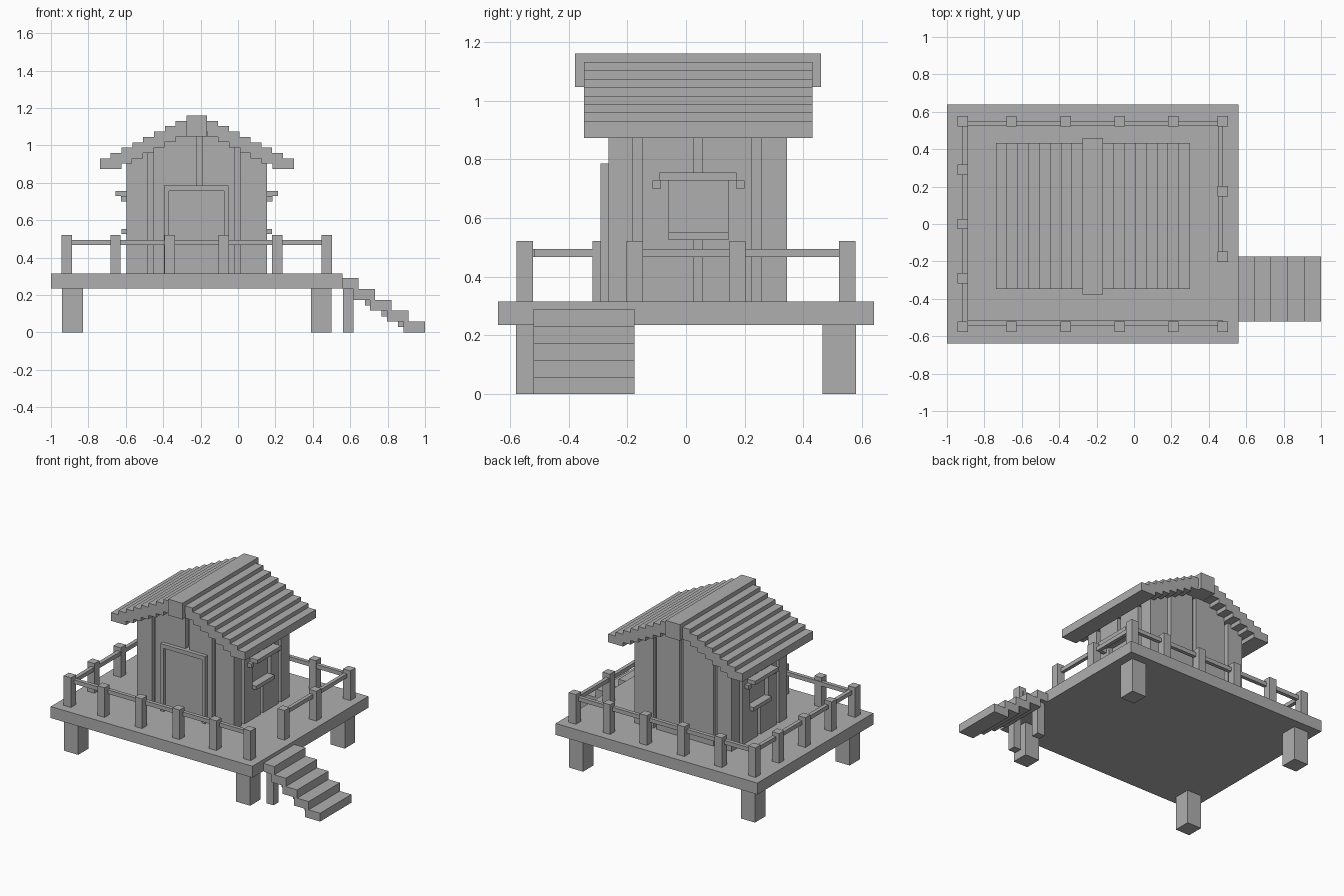
import bpy
import bmesh
from mathutils import Matrix, Vector

if "Cube" in bpy.data.objects:
    bpy.data.objects.remove(bpy.data.objects["Cube"], do_unlink=True)

grey = bpy.data.materials.new("plain_grey")
grey.use_nodes = True
grey.diffuse_color = (0.43, 0.43, 0.43, 1)
grey.node_tree.nodes["Principled BSDF"].inputs["Base Color"].default_value = grey.diffuse_color


def finish(name, bm):
    """Turn a bmesh into a named, coloured object."""
    bmesh.ops.recalc_face_normals(bm, faces=bm.faces)
    mesh = bpy.data.meshes.new(name)
    bm.to_mesh(mesh)
    bm.free()
    mesh.materials.append(grey)
    obj = bpy.data.objects.new(name, mesh)
    bpy.context.collection.objects.link(obj)
    return obj


def boxes(name, spans):
    """One object from boxes given as (x0, x1, y0, y1, z0, z1)."""
    bm = bmesh.new()
    for x0, x1, y0, y1, z0, z1 in spans:
        centre = Vector((x0 + x1, y0 + y1, z0 + z1)) / 2
        size = Matrix.Diagonal((x1 - x0, y1 - y0, z1 - z0, 1))
        bmesh.ops.create_cube(bm, size=1, matrix=Matrix.Translation(centre) @ size)
    return finish(name, bm)


DECK = 0.315
MID = -0.22                      # house centre line in x
HALF = 0.375                     # half width of the house
FRONT, BACK = -0.265, 0.345      # house depth
LEFT, RIGHT = MID + HALF, MID - HALF
GROOVE = 0.03

# Deck and its four legs
boxes("deck", [(-1, 0.56, -0.64, 0.64, 0.235, DECK)])
boxes("deck_legs", [(x, x + 0.11, y, y + 0.115, 0, 0.235)
                    for x in (-0.94, 0.39) for y in (-0.58, 0.465)])

# Railing posts
spots = [(x, y) for x in (-0.915, -0.655, -0.365, -0.075, 0.21, 0.475) for y in (-0.55, 0.55)]
spots += [(-0.915, y) for y in (-0.29, 0, 0.29)] + [(0.475, y) for y in (-0.175, 0.175)]
P = 0.028
boxes("railing_posts", [(x - P, x + P, y - P, y + P, DECK, 0.522) for x, y in spots])

# Handrails, open beside the stairs
RAIL = (0.467, 0.495)
boxes("front_rail", [(-0.915, 0.475, -0.543, -0.517, *RAIL)])
boxes("back_rail", [(-0.915, 0.475, 0.525, 0.551, *RAIL)])
boxes("right_rail", [(-0.917, -0.89, -0.55, 0.55, *RAIL)])
boxes("left_rail", [(0.452, 0.477, -0.175, 0.55, *RAIL)])

# Stairs: treads, small blocks under them and two supports
treads, blocks = [], []
for i in range(5):
    end, top = 0.645 + 0.0885 * i, 0.29 - 0.058 * i
    start = end - (0.085 if i == 0 else 0.115)
    treads.append((start, end, -0.52, -0.175, top - 0.058, top))
    if 0 < i < 4:
        for y in (-0.49, -0.26):
            blocks.append((end - 0.055, end, y, y + 0.055, top - 0.088, top - 0.058))
boxes("stair_treads", treads)
boxes("stair_blocks", blocks)
boxes("stair_supports", [(0.562, 0.618, y, y + 0.055, 0, 0.235) for y in (-0.49, -0.26)])

# House body: gabled profile pushed from front to back
bm = bmesh.new()
profile = [(LEFT, DECK), (LEFT, 0.92), (MID, 1.1), (RIGHT, 0.92), (RIGHT, DECK)]
face = bm.faces.new([bm.verts.new((x, FRONT, z)) for x, z in profile])
moved = bmesh.ops.extrude_face_region(bm, geom=[face])["geom"]
bmesh.ops.translate(bm, vec=(0, BACK - FRONT, 0),
                    verts=[v for v in moved if isinstance(v, bmesh.types.BMVert)])
walls = finish("house_walls", bm)

# Grooves between the wall boards, plus recesses for door and windows
cuts = []
LOW, HIGH = 0.25, 1.3
for x0, x1 in ((-0.48, -0.453), (-0.22, -0.19), (-0.015, 0.01)):
    start = 0.785 if x0 == -0.22 else LOW
    cuts.append((x0, x1, FRONT - 0.1, FRONT + GROOVE, start, HIGH))
    cuts.append((x0, x1, BACK - GROOVE, BACK + 0.1, LOW, HIGH))
sides = ((LEFT - GROOVE, LEFT + 0.1), (RIGHT - 0.1, RIGHT + GROOVE))
for side in sides:
    for y0 in (-0.18, 0.225):
        cuts.append((*side, y0, y0 + 0.03, LOW, HIGH))
    cuts.append((*side, 0.025, 0.055, LOW, 0.525))
    cuts.append((*side, 0.025, 0.055, 0.755, HIGH))
    cuts.append((*side, -0.06, 0.145, 0.55, 0.73))
cutter = boxes("wall_cutter", cuts)
cutter.hide_render = True
mod = walls.modifiers.new("board_grooves", "BOOLEAN")
mod.operation = "DIFFERENCE"
mod.solver = "EXACT"
mod.object = cutter
bpy.context.view_layer.objects.active = walls
bpy.ops.object.modifier_apply(modifier=mod.name)
bpy.data.objects.remove(cutter, do_unlink=True)

# Door and frame
boxes("door", [(-0.37, -0.075, FRONT - 0.005, FRONT + 0.02, DECK, 0.757)])
boxes("door_frame", [(-0.395, -0.37, -0.292, FRONT, DECK, 0.757),
                     (-0.075, -0.05, -0.292, FRONT, DECK, 0.757),
                     (-0.395, -0.05, -0.292, FRONT, 0.757, 0.785)])

# Window awnings, brackets and sills on both sides
for name, wall, out in (("left", LEFT, 1), ("right", RIGHT, -1)):
    def reach(depth):
        return sorted((wall - out * 0.01, wall + out * depth))
    boxes(name + "_window_awning", [(*reach(0.06), -0.09, 0.172, 0.728, 0.755)])
    boxes(name + "_window_brackets", [(*reach(0.03), y, y + 0.029, 0.7, 0.728)
                                      for y in (-0.115, 0.171)])
    boxes(name + "_window_sill", [(*reach(0.028), -0.06, 0.145, 0.525, 0.552)])

# Roof: ridge beam and stepped planks mirrored about the centre line
boxes("ridge_beam", [(MID - 0.055, MID + 0.055, -0.378, 0.46, 1.047, 1.16)])
for name, out in (("left", 1), ("right", -1)):
    planks = []
    for i in range(8):
        far, top = 0.113 + 0.058 * i, 1.131 - 0.0287 * i
        x0, x1 = sorted((MID + out * (far - 0.115), MID + out * far))
        planks.append((x0, x1, -0.348, 0.432, top - 0.057, top))
    boxes(name + "_roof_planks", planks)
